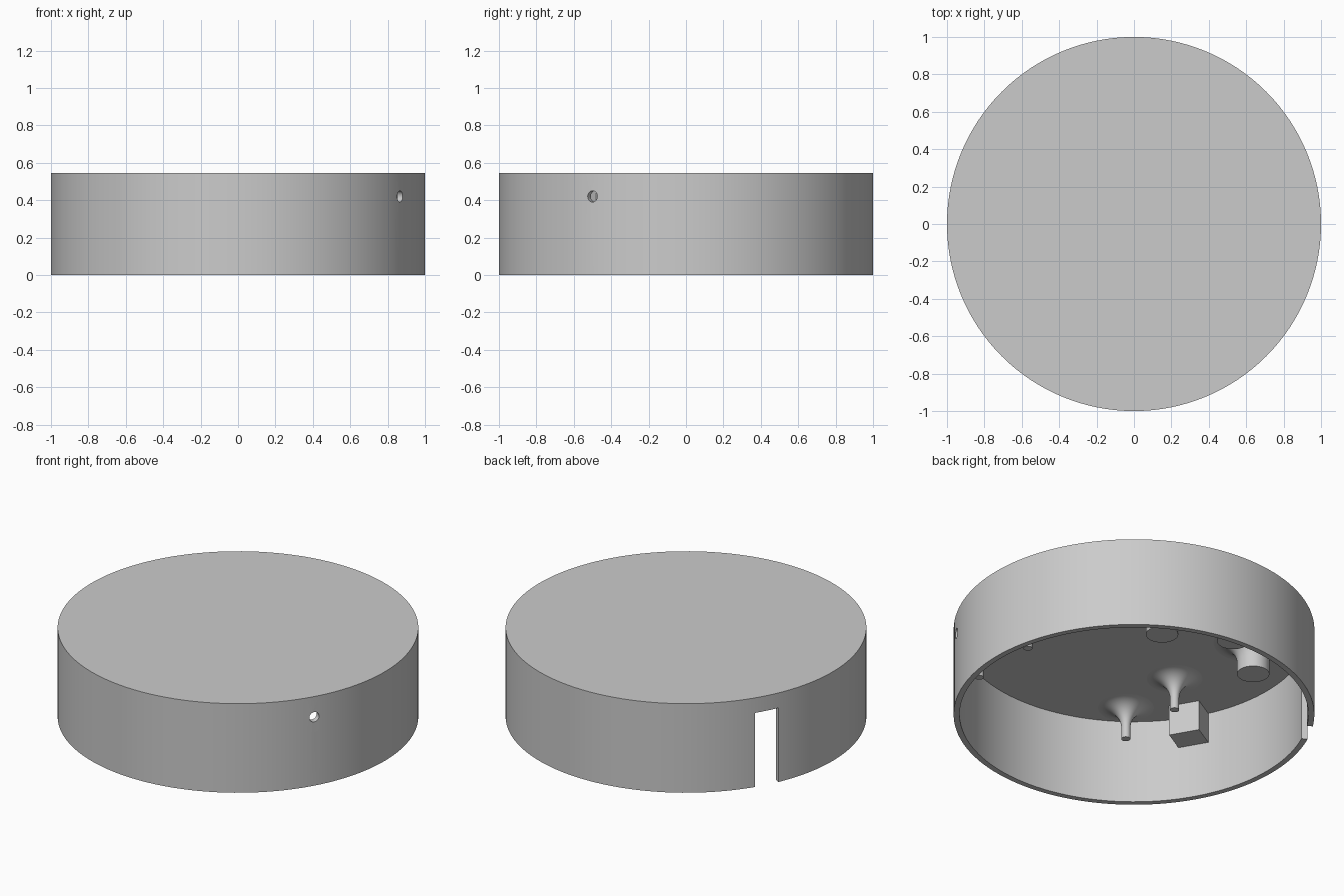
import bpy, bmesh
from math import cos, sin, pi, radians
from mathutils import Vector, Matrix

if "Cube" in bpy.data.objects:
    bpy.data.objects.remove(bpy.data.objects["Cube"], do_unlink=True)

HEIGHT, RADIUS, WALL = 0.545, 1.0, 0.033
CEILING = HEIGHT - WALL
POST_TIP = CEILING - 0.2

grey = bpy.data.materials.new("plain_grey")
grey.use_nodes = True
grey.diffuse_color = (0.6, 0.6, 0.6, 1)
grey.node_tree.nodes["Principled BSDF"].inputs["Base Color"].default_value = grey.diffuse_color


def make(name, bm):
    bmesh.ops.recalc_face_normals(bm, faces=bm.faces)
    mesh = bpy.data.meshes.new(name)
    bm.to_mesh(mesh)
    bm.free()
    mesh.materials.append(grey)
    obj = bpy.data.objects.new(name, mesh)
    bpy.context.collection.objects.link(obj)
    return obj


def select(obj):
    bpy.ops.object.select_all(action='DESELECT')
    obj.select_set(True)
    bpy.context.view_layer.objects.active = obj


def smooth(obj):
    select(obj)
    bpy.ops.object.shade_smooth_by_angle(angle=radians(30))


def lathe(name, profile, segments, centre=(0, 0)):
    """Revolve a radius/height profile, from axis to axis, about a vertical line."""
    bm = bmesh.new()
    verts = [bm.verts.new((r, 0, z)) for r, z in profile]
    edges = [bm.edges.new(pair) for pair in zip(verts, verts[1:])]
    bmesh.ops.spin(bm, geom=verts + edges, axis=(0, 0, 1), cent=(0, 0, 0),
                   angle=2 * pi, steps=segments)
    bmesh.ops.remove_doubles(bm, verts=bm.verts, dist=1e-5)
    bmesh.ops.translate(bm, verts=bm.verts, vec=(*centre, 0))
    return make(name, bm)


def radial_box(name, angle, r0, r1, width, z0, z1):
    """Box whose depth runs outward from the centre at the given angle."""
    bm = bmesh.new()
    bmesh.ops.create_cube(bm, size=1)
    bmesh.ops.scale(bm, verts=bm.verts, vec=(r1 - r0, width, z1 - z0))
    bmesh.ops.translate(bm, verts=bm.verts, vec=((r0 + r1) / 2, 0, (z0 + z1) / 2))
    bmesh.ops.rotate(bm, verts=bm.verts, matrix=Matrix.Rotation(radians(angle), 3, 'Z'))
    return make(name, bm)


def cut(obj, cutter):
    cutter.hide_render = True
    mod = obj.modifiers.new("cut", 'BOOLEAN')
    mod.operation, mod.solver, mod.object = 'DIFFERENCE', 'EXACT', cutter
    select(obj)
    bpy.ops.object.modifier_apply(modifier=mod.name)
    bpy.data.objects.remove(cutter, do_unlink=True)


# Round cover, open underneath
inner = RADIUS - WALL
cover = lathe("cover", [(0, HEIGHT), (RADIUS, HEIGHT), (RADIUS, 0),
                        (inner, 0), (inner, CEILING), (0, CEILING)], 128)

# Cable slot in the rim
cut(cover, radial_box("slot_cutter", 151.7, 0.88, 1.1, 0.145, -0.1, 0.453))

# Small round hole through the wall
bm = bmesh.new()
bmesh.ops.create_cone(bm, cap_ends=True, segments=32, radius1=0.03, radius2=0.03, depth=0.2)
bmesh.ops.rotate(bm, verts=bm.verts, matrix=Matrix.Rotation(pi / 2, 3, 'Y'))
bmesh.ops.translate(bm, verts=bm.verts, vec=(RADIUS, 0, 0.42))
bmesh.ops.rotate(bm, verts=bm.verts, matrix=Matrix.Rotation(radians(-30), 3, 'Z'))
cut(cover, make("hole_cutter", bm))
smooth(cover)


# Posts hanging from the ceiling, each with a flared root
def flared_post(name, x, y, radius, flare=0.13):
    arc = [(radius + flare * (1 - cos(a)), CEILING - flare * (1 - sin(a)))
           for a in (pi / 2 * i / 10 for i in range(11))]
    root = CEILING + 0.008
    profile = [(0, POST_TIP), (radius, POST_TIP), *arc, (radius + flare, root), (0, root)]
    post = lathe(name, profile, 40, (x, y))
    # Keep the root inside the outer wall
    for v in post.data.vertices:
        reach = Vector(v.co.xy).length
        if reach > 0.98:
            v.co.xy = v.co.xy * (0.98 / reach)
    smooth(post)


for side, x in (("right", -0.487), ("left", 0.575)):
    for end, y in (("front", -0.65), ("rear", -0.23)):
        flared_post(f"thin_post_{end}_{side}", x, y, 0.025)

for label, x, y in (("inner", 0.104, 0.366), ("middle", -0.245, 0.564), ("outer", -0.565, 0.355)):
    flared_post(f"thick_post_{label}", x, y, 0.09)

# Block against the wall
radial_box("wall_block", 210, 0.812, 0.962, 0.176, 0.327, CEILING + 0.008)
